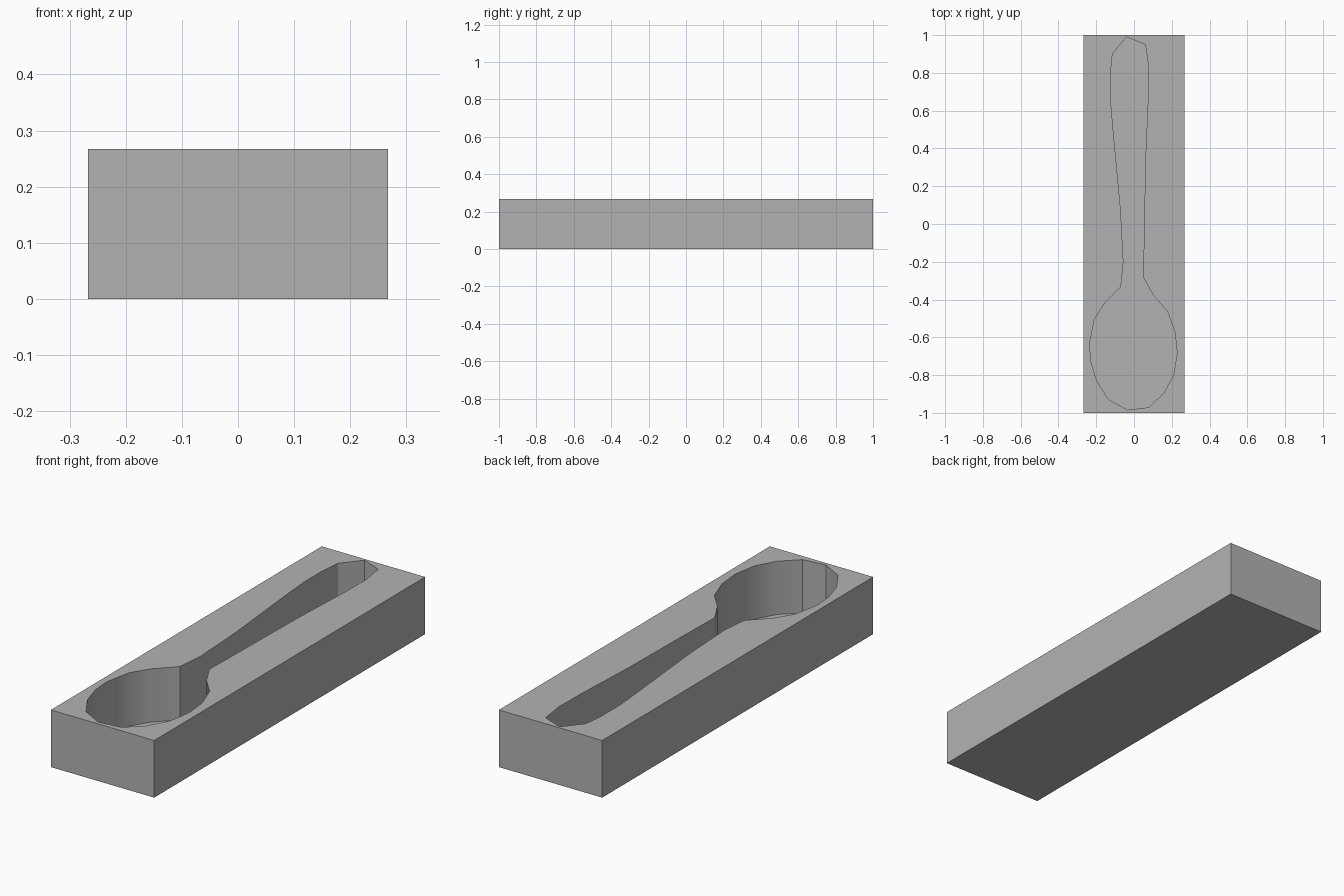
import bpy, bmesh, math

if "Cube" in bpy.data.objects:
    bpy.data.objects.remove(bpy.data.objects["Cube"], do_unlink=True)

WIDTH, LENGTH, HEIGHT, FLOOR = 0.534, 2.0, 0.267, 0.018

# Spoon outline, clockwise from the handle tip
HANDLE_RIGHT = [(-.04, .99), (.06, .95), (.077, .83), (.075, .68),
                (.06, .34), (.053, -.08), (.048, -.28)]
BOWL = [(.103, -.38), (.177, -.463), (.217, -.574), (.228, -.685),
        (.209, -.80), (.156, -.897), (.077, -.971), (-.034, -.984),
        (-.135, -.929), (-.198, -.828), (-.228, -.728), (-.235, -.632),
        (-.209, -.505), (-.156, -.42)]
HANDLE_LEFT = [(-.069, -.331), (-.056, -.2), (-.071, .08), (-.108, .474),
               (-.124, .66), (-.124, .796), (-.114, .90)]


def prism(name, outline, bottom, top):
    """Extrude a flat outline into a closed solid."""
    bm = bmesh.new()
    face = bm.faces.new([bm.verts.new((x, y, bottom)) for x, y in outline])
    result = bmesh.ops.extrude_face_region(bm, geom=[face], use_keep_orig=True)
    raised = [v for v in result["geom"] if isinstance(v, bmesh.types.BMVert)]
    bmesh.ops.translate(bm, verts=raised, vec=(0, 0, top - bottom))
    bmesh.ops.recalc_face_normals(bm, faces=bm.faces)
    mesh = bpy.data.meshes.new(name)
    bm.to_mesh(mesh)
    bm.free()
    obj = bpy.data.objects.new(name, mesh)
    bpy.context.collection.objects.link(obj)
    return obj


# Rectangular block
w, l = WIDTH / 2, LENGTH / 2
block = prism("mould_block", [(-w, -l), (w, -l), (w, l), (-w, l)], 0, HEIGHT)

# Spoon-shaped recess
cutter = prism("spoon_cutter", HANDLE_RIGHT + BOWL + HANDLE_LEFT,
               FLOOR, HEIGHT + 0.1)
cutter.hide_render = True
cut = block.modifiers.new("spoon_recess", 'BOOLEAN')
cut.operation = 'DIFFERENCE'
cut.solver = 'EXACT'
cut.object = cutter

bpy.ops.object.select_all(action='DESELECT')
block.select_set(True)
bpy.context.view_layer.objects.active = block
bpy.ops.object.modifier_apply(modifier=cut.name)
bpy.data.objects.remove(cutter, do_unlink=True)

# Smooth bowl walls, crisp corners
bpy.ops.object.shade_smooth_by_angle(angle=math.radians(30))

# Plain grey
grey = bpy.data.materials.new("plain_grey")
grey.use_nodes = True
colour = (0.45, 0.45, 0.45, 1)
grey.diffuse_color = colour
grey.node_tree.nodes["Principled BSDF"].inputs["Base Color"].default_value = colour
block.data.materials.clear()
block.data.materials.append(grey)
